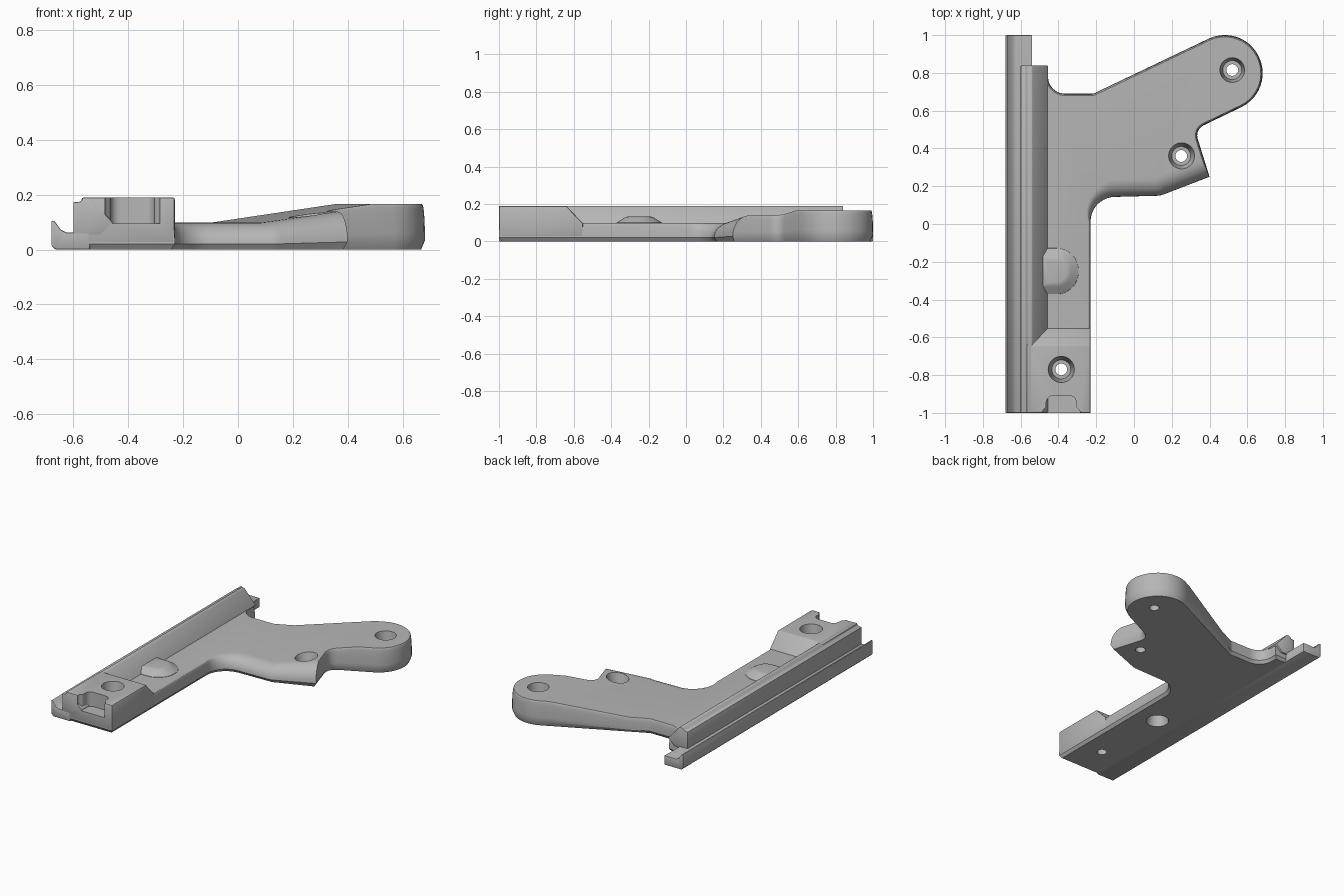
import bpy, bmesh, math
from mathutils import Vector, Matrix

if "Cube" in bpy.data.objects:
    bpy.data.objects.remove(bpy.data.objects["Cube"])

grey = bpy.data.materials.new("plain grey")
grey.use_nodes = True
grey.diffuse_color = (0.47, 0.47, 0.47, 1)
grey.node_tree.nodes["Principled BSDF"].inputs["Base Color"].default_value = grey.diffuse_color


def finish(name, bm):
    bmesh.ops.recalc_face_normals(bm, faces=bm.faces[:])
    mesh = bpy.data.meshes.new(name)
    bm.to_mesh(mesh)
    bm.free()
    mesh.materials.append(grey)
    obj = bpy.data.objects.new(name, mesh)
    bpy.context.collection.objects.link(obj)
    return obj


def rounded(corners, steps=10):
    """Corners (x, y, radius, inset before, inset after) to outline points."""
    out = []
    for i, (x, y, r, a, b) in enumerate(corners):
        c = Vector((x, y))
        d1 = (c - Vector(corners[i - 1][:2])).normalized()
        d2 = (Vector(corners[(i + 1) % len(corners)][:2]) - c).normalized()
        if r == 0:
            out.append((c, a, b))
            continue
        turn = math.atan2(d1.cross(d2), d1.dot(d2))
        start = c - d1 * r * math.tan(abs(turn) / 2)
        centre = start + Vector((-d1.y, d1.x)) * math.copysign(r, turn)
        for k in range(steps + 1):
            p = centre + Matrix.Rotation(turn * k / steps, 2) @ (start - centre)
            m = a + (b - a) * k / steps
            out.append((p, m, m))
    return out


def loft(outline, rings):
    """Stack inset copies of an outline; a ring is (z, inset factor, fixed inset)."""
    bm = bmesh.new()
    n = len(outline)
    stack = []
    for z, factor, fixed in rings:
        ring = []
        for i, (p, a, b) in enumerate(outline):
            d1 = (p - outline[i - 1][0]).normalized()
            d2 = (outline[(i + 1) % n][0] - p).normalized()
            n1, n2 = Vector((-d1.y, d1.x)), Vector((-d2.y, d2.x))
            a, b = a * factor + fixed, b * factor + fixed
            det = n1.cross(n2)
            if abs(det) < 0.3:
                off = (n1 + n2).normalized() * (a + b) / 2
            else:
                off = Vector((a * n2.y - b * n1.y, b * n1.x - a * n2.x)) / det
            ring.append(bm.verts.new((p.x + off.x, p.y + off.y, z)))
        stack.append(ring)
    for low, high in zip(stack, stack[1:]):
        for i in range(n):
            j = (i + 1) % n
            bm.faces.new((low[i], low[j], high[j], high[i]))
    bm.faces.new(stack[0][::-1])
    bm.faces.new(stack[-1])
    return bm


def prism(name, points, axis, start, end, bevel=0.0):
    """Extrude a profile, (x, z) along y or (y, z) along x."""
    bm = bmesh.new()
    place = (lambda u, v, t: (u, t, v)) if axis == "y" else (lambda u, v, t: (t, u, v))
    ends = [[bm.verts.new(place(u, v, t)) for u, v in points] for t in (start, end)]
    for ring in ends:
        bm.faces.new(ring)
    for i in range(len(points)):
        j = (i + 1) % len(points)
        bm.faces.new((ends[0][i], ends[0][j], ends[1][j], ends[1][i]))
    obj = finish(name, bm)
    if bevel:
        mod = obj.modifiers.new("Bevel", "BEVEL")
        mod.width, mod.segments, mod.limit_method = bevel, 2, "ANGLE"
    return obj


def cone(name, x, y, r_low, r_high, z_low, z_high):
    bm = bmesh.new()
    bmesh.ops.create_cone(bm, cap_ends=True, segments=40, radius1=r_low, radius2=r_high,
                          depth=z_high - z_low,
                          matrix=Matrix.Translation((x, y, (z_low + z_high) / 2)))
    return finish(name, bm)


def bake(obj, cutters=()):
    for cutter in cutters:
        cutter.hide_render = True
        mod = obj.modifiers.new("Cut", "BOOLEAN")
        mod.operation, mod.solver, mod.object = "DIFFERENCE", "EXACT", cutter
    graph = bpy.context.evaluated_depsgraph_get()
    obj.data = bpy.data.meshes.new_from_object(obj.evaluated_get(graph))
    obj.modifiers.clear()


# Body: straight bar with a slanting arm, softly rounded along the arm's front
s, w = 0.01, 0.095
body_outline = rounded([
    (-0.56, -1, 0, 0, s), (-0.23, -1, 0, s, s), (-0.23, 0.14, 0.13, s, w),
    (0.14, 0.15, 0.12, w, w), (0.40, 0.25, 0, w, s), (0.322, 0.50, 0.06, s, s),
    (0.747, 0.705, 0.199, s, s), (0.575, 1.067, 0.199, s, s), (-0.215, 0.69, 0.05, s, s),
    (-0.455, 0.69, 0.09, s, s), (-0.455, 0.83, 0, s, s), (-0.56, 0.83, 0, s, 0)])
arc = [math.pi / 2 * k / 8 for k in range(9)]
bm = loft(body_outline, [(0, 0, 0.014)] + [(0.2 + 0.8 * math.sin(t), 1 - math.cos(t), 0) for t in arc])

# The arm's top rises along a slanted direction between two crease lines
rise = Vector((0.94, 0.34, 0))
low_d, high_d = 0.158, 0.652
for d in (low_d, high_d):
    bmesh.ops.bisect_plane(bm, geom=bm.verts[:] + bm.edges[:] + bm.faces[:], dist=1e-5,
                           plane_co=rise * d / rise.length_squared, plane_no=rise)
for v in bm.verts:
    t = (v.co.dot(rise) - low_d) / (high_d - low_d)
    v.co.z *= 0.098 + 0.067 * min(1, max(0, t))
body = finish("body", bm)

# Rail: lip and groove along the full length
rail = prism("rail_lip", [(-0.54, 0), (-0.665, 0), (-0.68, 0.015), (-0.68, 0.105), (-0.67, 0.105),
                          (-0.645, 0.072), (-0.625, 0.062), (-0.54, 0.062)], "y", -1, 1, 0.004)
# Rail wall with a sloping inner side
wall = prism("rail_wall", [(-0.5, 0.05), (-0.6, 0.05), (-0.6, 0.172), (-0.575, 0.174), (-0.562, 0.19),
                           (-0.54, 0.19), (-0.455, 0.097)], "y", -1, 0.84, 0.004)
# Raised block at the front end
block = prism("front_block", [(-1, 0.02), (-1, 0.19), (-0.64, 0.19), (-0.55, 0.096), (-0.55, 0.02)],
              "x", -0.57, -0.23, 0.008)

# Raised pad on the bar
pad_outline = rounded([(-0.53, -0.375, 0, 1, 1), (-0.29, -0.375, 0.12, 1, 1),
                       (-0.29, -0.125, 0.12, 1, 1), (-0.53, -0.125, 0, 1, 1)])
pad = finish("pad", loft(pad_outline, [(0.09, 0, 0), (0.1, 0, 0.004), (0.124, 0, 0.042),
                                       (0.131, 0, 0.055), (0.133, 0, 0.068)]))

# Screw holes, pad recess and front notch
holes = []
for x, y, r, top in ((-0.385, -0.77, 0.068, 0.19), (0.25, 0.36, 0.075, 0.145), (0.52, 0.815, 0.064, 0.165)):
    holes.append(cone("hole_seat", x, y, 0.05, r + 0.004, 0.05, top + 0.02))
    holes.append(cone("hole_through", x, y, 0.031, 0.031, -0.05, 0.1))
recess = cone("recess_cutter", -0.40, -0.25, 0.075, 0.05, -0.02, 0.085)
notch_outline = rounded([(-0.485, -1.05, 0, 0, 0), (-0.285, -1.05, 0, 0, 0), (-0.285, -0.99, 0.02, 0, 0),
                         (-0.305, -0.97, 0.02, 0, 0), (-0.305, -0.91, 0.035, 0, 0),
                         (-0.465, -0.91, 0.035, 0, 0), (-0.465, -0.97, 0.02, 0, 0),
                         (-0.485, -0.99, 0.02, 0, 0)], 5)
notch = finish("notch_cutter", loft(notch_outline, [(0.094, 0, 0), (0.3, 0, 0)]))

bake(body, holes + [recess, notch])
bake(block, holes[:2] + [notch])
bake(rail)
bake(wall)
for cutter in holes + [recess, notch]:
    bpy.data.objects.remove(cutter)

# Smooth shading with sharp edges kept
bpy.ops.object.select_all(action="DESELECT")
for obj in (body, rail, wall, block, pad):
    obj.select_set(True)
bpy.context.view_layer.objects.active = body
bpy.ops.object.shade_smooth_by_angle(angle=math.radians(28))
